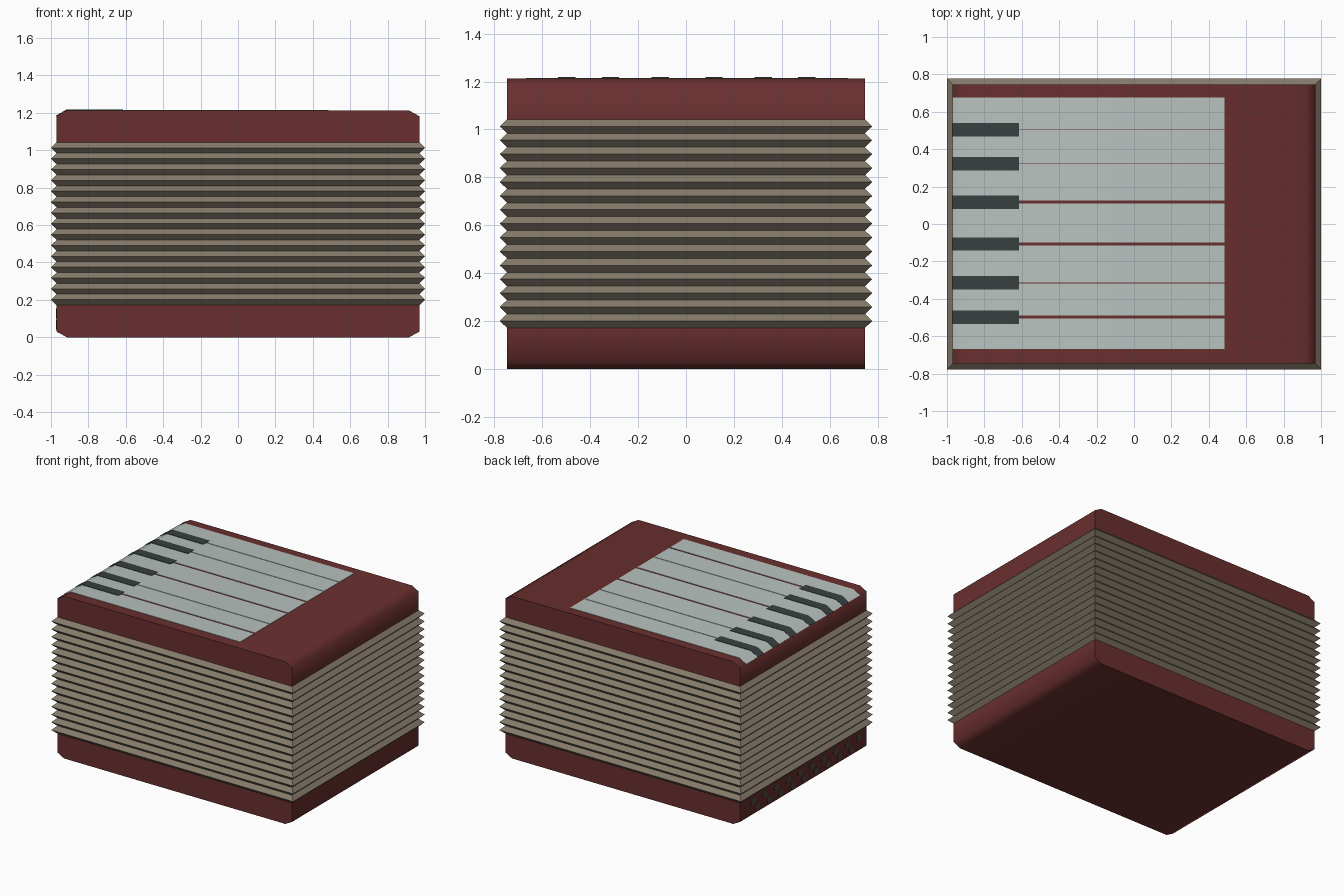
import bpy, bmesh, math

if "Cube" in bpy.data.objects:
    bpy.data.objects.remove(bpy.data.objects["Cube"])


def mat(name, r, g, b):
    m = bpy.data.materials.new(name)
    lin = [((c / 255 + 0.055) / 1.055) ** 2.4 for c in (r, g, b)]
    m.diffuse_color = (*lin, 1)
    m.use_nodes = True
    m.node_tree.nodes["Principled BSDF"].inputs["Base Color"].default_value = m.diffuse_color
    return m


RED = mat("dark red", 106, 47, 47)
CLOTH = mat("bellows tan", 134, 123, 107)
IVORY = mat("key grey white", 184, 194, 191)
EBONY = mat("key charcoal", 56, 64, 64)
STUD = mat("button brown", 80, 73, 67)


def finish(name, bm, material, smooth=None):
    bmesh.ops.recalc_face_normals(bm, faces=bm.faces)
    me = bpy.data.meshes.new(name)
    bm.to_mesh(me)
    bm.free()
    ob = bpy.data.objects.new(name, me)
    bpy.context.collection.objects.link(ob)
    me.materials.append(material)
    if smooth:
        bpy.ops.object.select_all(action='DESELECT')
        ob.select_set(True)
        bpy.context.view_layer.objects.active = ob
        bpy.ops.object.shade_smooth_by_angle(angle=math.radians(smooth))
    return ob


def extrude_xz(bm, profile, y0, y1):
    """Extrude an x-z outline along y."""
    f = bm.faces.new([bm.verts.new((x, y0, z)) for x, z in profile])
    r = bmesh.ops.extrude_face_region(bm, geom=[f])
    vs = [v for v in r["geom"] if isinstance(v, bmesh.types.BMVert)]
    bmesh.ops.translate(bm, verts=vs, vec=(0, y1 - y0, 0))


X, Y, H = 0.97, 0.747, 1.212
Z0, Z1 = 0.172, 1.042
CX, CZ = 0.055, 0.03      # size of the softened end edges

# end blocks, with the long end edges bevelled
for name, outer, inner, s in (("bottom_block", 0, Z0, 1), ("top_block", H, Z1, -1)):
    bm = bmesh.new()
    extrude_xz(bm, [(-X, inner), (-X, outer + s * CZ), (-X + CX, outer),
                    (X - CX, outer), (X, outer + s * CZ), (X, inner)], -Y, Y)
    finish(name, bm, RED, 65)

# pleated bellows
FOLDS = 15
bm = bmesh.new()
rings = []
for i in range(2 * FOLDS + 1):
    out = 0.03 if i % 2 else 0.0
    z = Z0 + (Z1 - Z0) * i / (2 * FOLDS)
    a, b = X + out, Y + out
    rings.append([bm.verts.new(p) for p in ((-a, -b, z), (a, -b, z), (a, b, z), (-a, b, z))])
for lo, hi in zip(rings, rings[1:]):
    for k in range(4):
        n = (k + 1) % 4
        bm.faces.new((lo[k], lo[n], hi[n], hi[k]))
bm.faces.new(rings[0])
bm.faces.new(rings[-1])
finish("bellows", bm, CLOTH)


def key(bm, y0, y1, x_end, lift):
    """Thin plate that lies on the top and folds over the left edge."""
    edge = [(-X, H - CZ), (-X + CX, H), (x_end, H)]
    top = [(-X - lift * 0.5, H - CZ + lift * 0.5), (-X + CX - lift * 0.25, H + lift),
           (x_end, H + lift)]
    extrude_xz(bm, edge + top[::-1], y0, y1)


# white keys between the gaps, black keys over the gaps
gaps = [(-0.498, 0.016), (-0.315, 0.005), (-0.107, 0.016),
        (0.117, 0.016), (0.322, 0.005), (0.504, 0.005)]
bm = bmesh.new()
start = -0.667
for y, w in gaps + [(0.677, 0)]:
    key(bm, start, y - w / 2, 0.485, 0.003)
    start = y + w / 2
finish("white_keys", bm, IVORY, 65)

bm = bmesh.new()
for y, w in gaps:
    key(bm, y - 0.036, y + 0.036, -0.615, 0.006)
finish("black_keys", bm, EBONY, 65)

# two staggered rows of flush buttons on the left of the bottom block
bm = bmesh.new()
for count, y_first, z in ((10, 0.596, 0.128), (9, 0.545, 0.068)):
    for i in range(count):
        r = bmesh.ops.create_cone(bm, cap_ends=True, segments=16, radius1=0.027,
                                  radius2=0.027, depth=0.006)
        for v in r["verts"]:
            x, yy, zz = v.co
            v.co = (-X - 0.001 + zz, y_first - 0.139 * i + yy, z + x)
finish("bass_buttons", bm, STUD)
